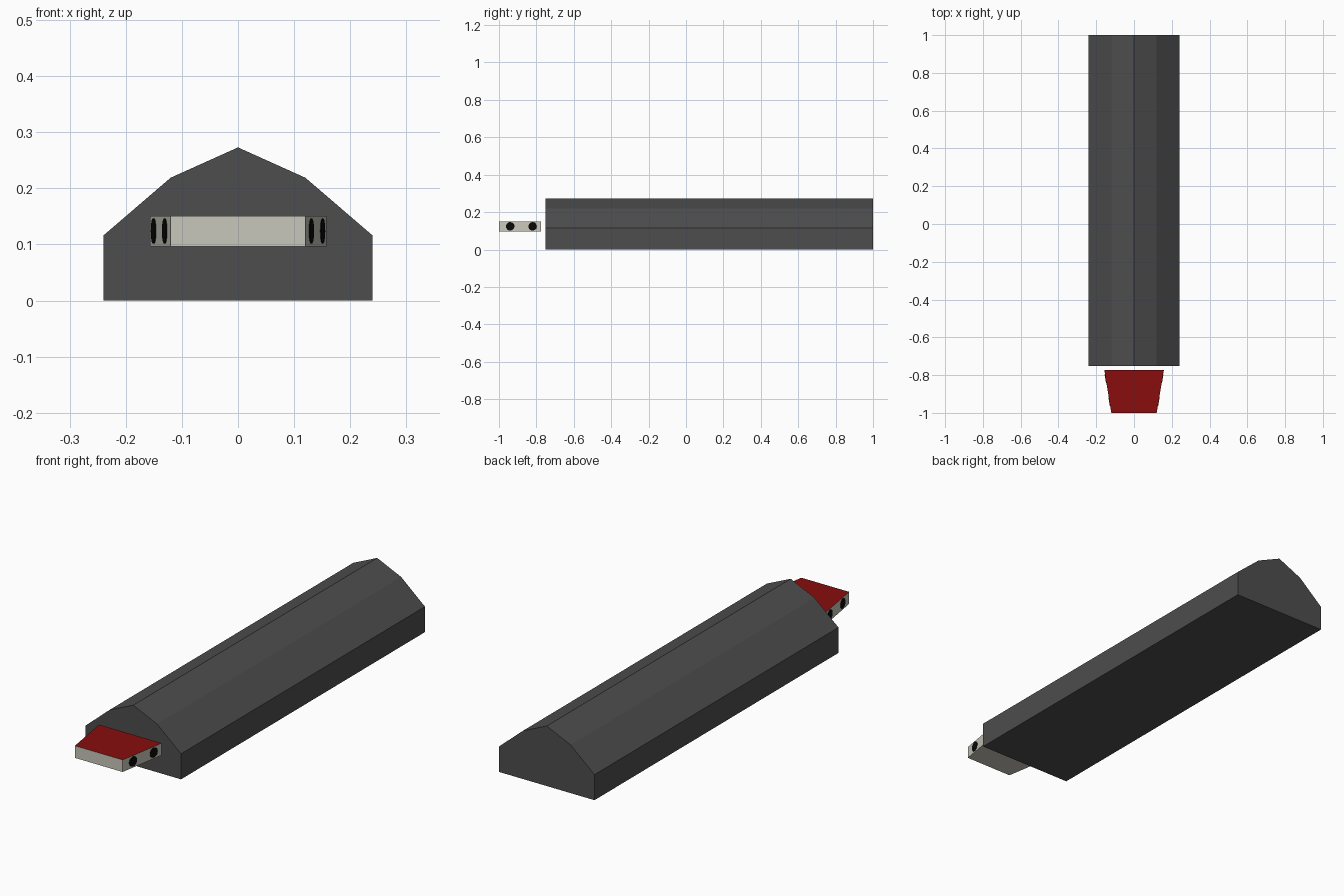
import bpy, bmesh
from math import pi, atan2
from mathutils import Matrix, Vector

if "Cube" in bpy.data.objects:
    bpy.data.objects.remove(bpy.data.objects["Cube"])


def material(name, rgb):
    mat = bpy.data.materials.new(name)
    mat.diffuse_color = (*rgb, 1)
    mat.use_nodes = True
    mat.node_tree.nodes["Principled BSDF"].inputs["Base Color"].default_value = mat.diffuse_color
    return mat


dark = material("dark_grey", (0.075, 0.075, 0.075))
beige = material("beige", (0.58, 0.57, 0.5))
red = material("red", (0.25, 0.004, 0.004))
black = material("black", (0.003, 0.003, 0.003))


def finish(name, bm, *mats):
    bmesh.ops.recalc_face_normals(bm, faces=bm.faces)
    mesh = bpy.data.meshes.new(name)
    bm.to_mesh(mesh)
    bm.free()
    for m in mats:
        mesh.materials.append(m)
    obj = bpy.data.objects.new(name, mesh)
    bpy.context.collection.objects.link(obj)
    return obj


def prism(points, offset):
    """Closed prism: polygon extruded along an offset vector."""
    bm = bmesh.new()
    face = bm.faces.new([bm.verts.new(p) for p in points])
    ext = bmesh.ops.extrude_face_region(bm, geom=[face], use_keep_orig=True)
    moved = [g for g in ext["geom"] if isinstance(g, bmesh.types.BMVert)]
    bmesh.ops.translate(bm, verts=moved, vec=offset)
    return bm


# Long body with a faceted roof
half = [(0.24, 0), (0.24, 0.116), (0.12, 0.219)]
profile = half + [(0, 0.273)] + [(-x, z) for x, z in reversed(half)]
finish("body", prism([(x, -0.752, z) for x, z in profile], (0, 1.752, 0)), dark)

# Tapered front block with a red top
FRONT, BACK, LOW, HIGH = -1.0, -0.774, 0.096, 0.151
outline = [(-0.12, FRONT), (0.12, FRONT), (0.158, BACK), (-0.157, BACK)]
block = prism([(x, y, LOW) for x, y in outline], (0, 0, HIGH - LOW))
block.normal_update()
for f in block.faces:
    if all(v.co.z > HIGH - 0.001 for v in f.verts):
        f.material_index = 1
finish("front_block", block, beige, red)

# Round black discs on both slanted sides
slope = 0.0375 / (BACK - FRONT)
for side, label in ((1, "right"), (-1, "left")):
    normal = Vector((side, -slope, 0)).normalized()
    for i, y in enumerate((-0.94, -0.82)):
        bm = bmesh.new()
        centre = Vector((side * (0.12 + slope * (y - FRONT)), y, 0.124))
        turn = normal.to_track_quat("Z", "Y").to_matrix().to_4x4()
        bmesh.ops.create_cone(bm, cap_ends=True, segments=24, radius1=0.0225,
                              radius2=0.0225, depth=0.004,
                              matrix=Matrix.Translation(centre) @ turn)
        finish(f"{label}_disc_{i + 1}", bm, black)
